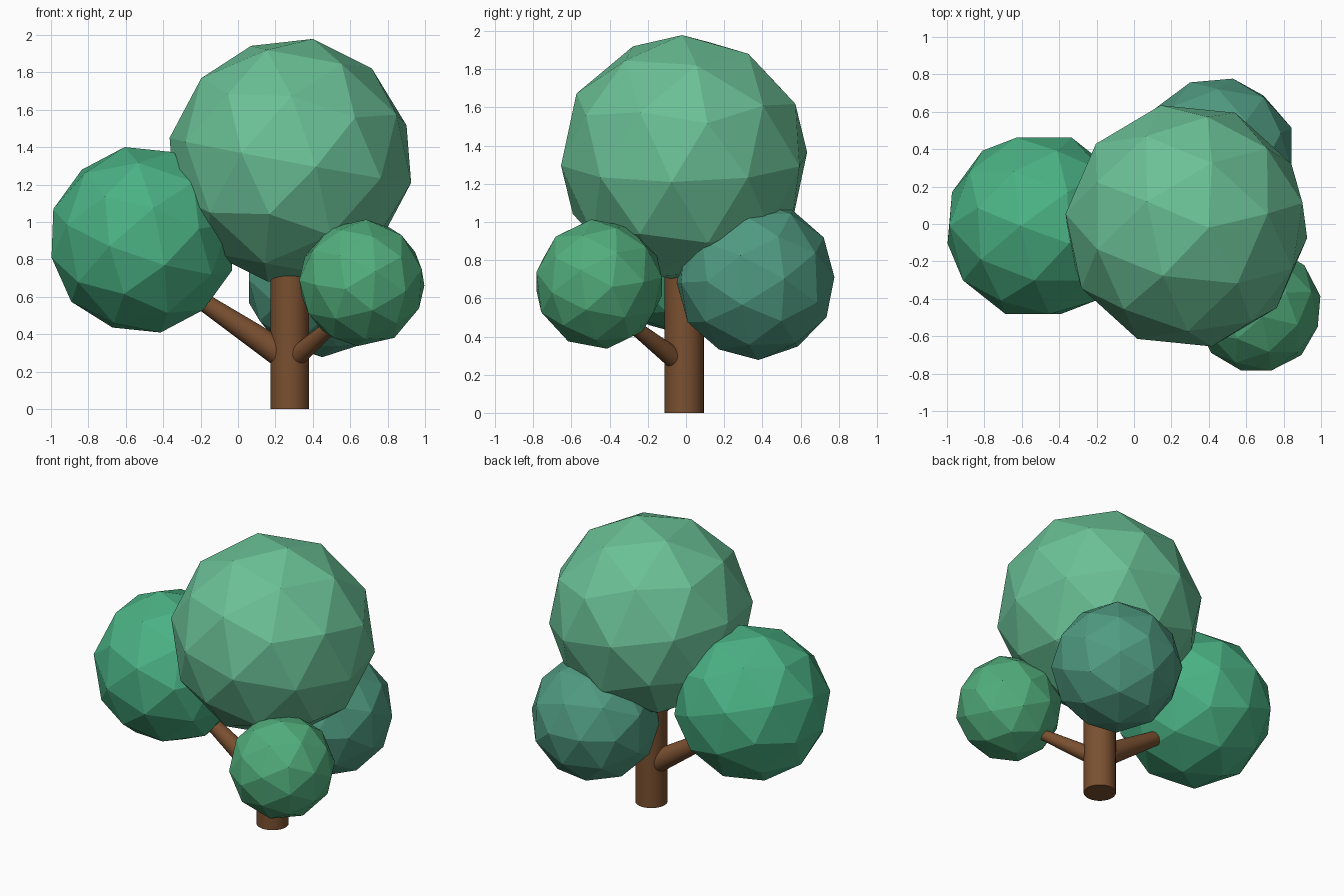
import bpy
from mathutils import Vector, Matrix

if "Cube" in bpy.data.objects:
    bpy.data.objects.remove(bpy.data.objects["Cube"])


def material(name, rgb):
    m = bpy.data.materials.new(name)
    m.diffuse_color = (*rgb, 1)
    m.use_nodes = True
    m.node_tree.nodes["Principled BSDF"].inputs["Base Color"].default_value = m.diffuse_color
    return m


def limb(name, start, end, r_start, r_end, mat):
    """Round tapered wooden piece between two points."""
    a, b = Vector(start), Vector(end)
    bpy.ops.mesh.primitive_cone_add(vertices=32, radius1=r_start, radius2=r_end,
                                    depth=(b - a).length, location=(a + b) / 2)
    ob = bpy.context.object
    ob.rotation_euler = (b - a).to_track_quat('Z', 'Y').to_euler()
    ob.name = name
    ob.data.materials.append(mat)
    bpy.ops.object.shade_smooth_by_angle()


def foliage(name, center, radius, pole, ring, rgb):
    """Faceted leaf ball; pole and ring aim two of its corner points."""
    bpy.ops.mesh.primitive_ico_sphere_add(subdivisions=2, radius=radius, location=center)
    ob = bpy.context.object
    z = Vector(pole).normalized()
    x = Vector(ring)
    x = (x - z * x.dot(z)).normalized()
    ob.rotation_euler = Matrix((x, z.cross(x), z)).transposed().to_euler()
    ob.name = name
    ob.data.materials.append(material(name + "_green", rgb))


# Trunk and branches
bark = material("bark", (0.195, 0.08, 0.03))
limb("trunk", (0.277, -0.01, 0), (0.277, -0.01, 0.85), 0.103, 0.103, bark)
limb("left_branch", (0.277, -0.01, 0.265), (-0.30, -0.01, 0.65), 0.078, 0.04, bark)
limb("front_branch", (0.277, -0.015, 0.25), (0.54, -0.31, 0.48), 0.058, 0.033, bark)

# Foliage balls
foliage("crown_foliage", (0.28, -0.01, 1.33), 0.66,
        (0.12, -0.01, 0.65), (0.978, 0.208, 0), (0.144, 0.53, 0.305))
foliage("left_foliage", (-0.51, -0.01, 0.905), 0.505,
        (0.198, 0.794, 0.574), (-0.596, 0.794, -0.116), (0.069, 0.445, 0.231))
foliage("front_foliage", (0.662, -0.455, 0.675), 0.342,
        (0.335, 0.07, -0.015), (0, 0.99, 0.12), (0.084, 0.423, 0.202))
foliage("back_foliage", (0.45, 0.365, 0.697), 0.42,
        (0.794, 0.285, 0.536), (0.794, -0.607, -0.021), (0.08, 0.328, 0.223))
